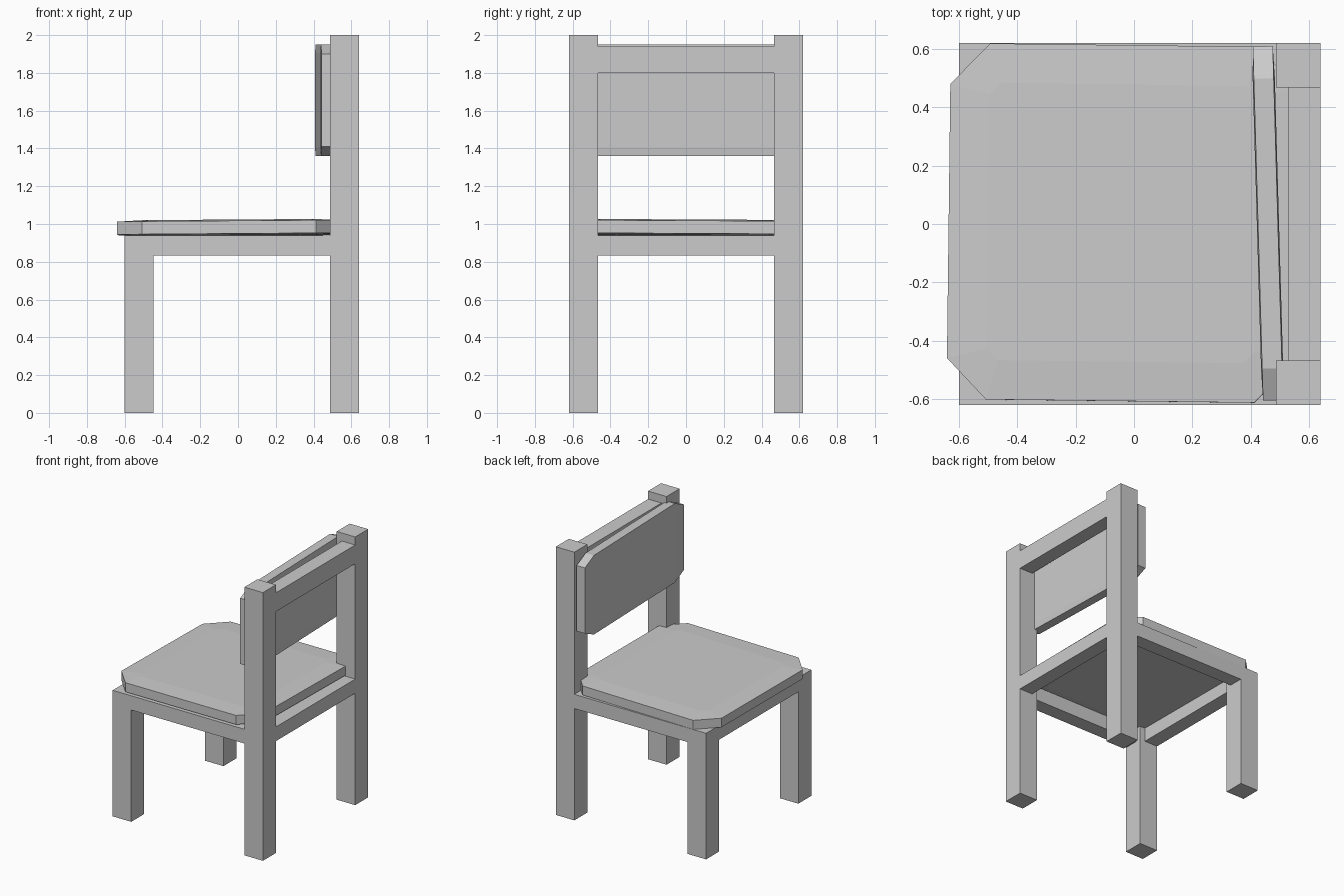
import bpy, bmesh, math
from mathutils import Matrix

if "Cube" in bpy.data.objects:
    bpy.data.objects.remove(bpy.data.objects["Cube"])


def box(name, lo, hi):
    bm = bmesh.new()
    bmesh.ops.create_cube(bm, size=1)
    for v in bm.verts:
        v.co = [lo[i] + (v.co[i] + 0.5) * (hi[i] - lo[i]) for i in range(3)]
    return finish(name, bm)


def finish(name, bm):
    bmesh.ops.recalc_face_normals(bm, faces=bm.faces)
    me = bpy.data.meshes.new(name)
    bm.to_mesh(me)
    bm.free()
    ob = bpy.data.objects.new(name, me)
    bpy.context.collection.objects.link(ob)
    return ob


def loft(name, rings):
    # closed solid through rings with equal point counts
    bm = bmesh.new()
    rows = [[bm.verts.new(p) for p in r] for r in rings]
    n = len(rows[0])
    for a, b in zip(rows, rows[1:]):
        for i in range(n):
            j = (i + 1) % n
            bm.faces.new((a[i], a[j], b[j], b[i]))
    bm.faces.new(rows[0])
    bm.faces.new(rows[-1])
    return finish(name, bm)


def octagon(a, b, ca, cb):
    # rectangle with cut corners
    return [(a, b - cb), (a - ca, b), (ca - a, b), (-a, b - cb),
            (-a, cb - b), (ca - a, -b), (a - ca, -b), (a, cb - b)]


def turn(deg, axis):
    return Matrix.Rotation(math.radians(deg), 4, axis)


# legs, posts and side rails
for s, side in ((-1, "right"), (1, "left")):
    y0, y1 = sorted((s * 0.467, s * 0.62))
    box("front_leg_" + side, (-0.60, y0, 0), (-0.447, y1, 0.94))
    box("back_post_" + side, (0.487, y0, 0), (0.64, y1, 2))
    y0, y1 = sorted((s * 0.51, s * 0.62))
    box("side_rail_" + side, (-0.45, y0, 0.834), (0.49, y1, 0.94))

# cross rails of the open seat frame
box("front_rail", (-0.60, -0.47, 0.834), (-0.49, 0.47, 0.94))
box("back_seat_rail", (0.53, -0.47, 0.834), (0.64, 0.47, 0.94))
box("top_rail", (0.53, -0.47, 1.80), (0.64, 0.47, 1.94))

# seat cushion, slightly crowned and slightly askew
outer = octagon(0.595, 0.61, 0.135, 0.14)
inner = octagon(0.46, 0.475, 0.04, 0.04)
seat = loft("seat_cushion", [[(x, y, z) for x, y in ring] for ring, z in
                             ((inner, -0.042), (outer, -0.034), (outer, 0.034), (inner, 0.041))])
seat.matrix_world = (Matrix.Translation((-0.04, 0.003, 0.98))
                     @ turn(-0.7, 'Z') @ turn(-0.4, 'Y') @ turn(-0.3, 'X'))

# back cushion, crowned and turned slightly about the vertical
outer = octagon(0.607, 0.295, 0.11, 0.05)
inner = octagon(0.50, 0.25, 0.04, 0.02)
back = loft("back_cushion", [[(x, y, z) for y, z in ring] for ring, x in
                             ((inner, -0.038), (outer, -0.034), (outer, 0.034), (inner, 0.038))])
back.matrix_world = Matrix.Translation((0.459, 0.002, 1.655)) @ turn(1.65, 'Z')
